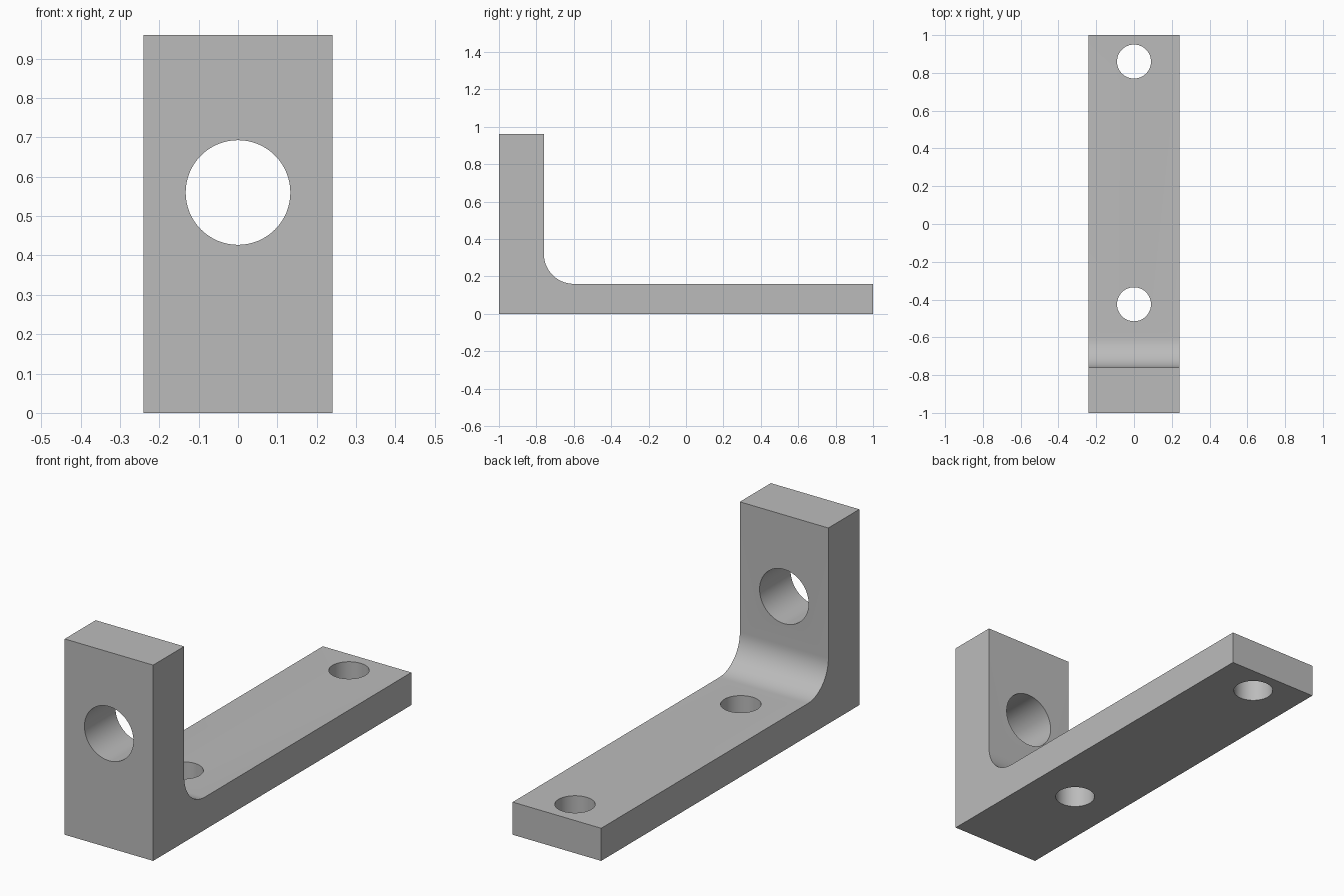
import bpy, bmesh
from math import pi, sin, cos

cube = bpy.data.objects.get("Cube")
if cube:
    bpy.data.objects.remove(cube, do_unlink=True)

WIDTH, HEIGHT = 0.48, 0.96
WALL, BASE, FILLET = 0.24, 0.16, 0.16

grey = bpy.data.materials.new("plain grey")
grey.use_nodes = True
colour = (0.5, 0.5, 0.5, 1)
grey.diffuse_color = colour
grey.node_tree.nodes["Principled BSDF"].inputs["Base Color"].default_value = colour

# L-shaped side profile (y, z) with a rounded inner corner
inner = WALL - 1
profile = [(-1, 0), (1, 0), (1, BASE)]
steps = 16
for i in range(steps + 1):
    a = -pi / 2 - i / steps * pi / 2
    profile.append((inner + FILLET + FILLET * cos(a), BASE + FILLET + FILLET * sin(a)))
profile += [(inner, HEIGHT), (-1, HEIGHT)]

# Extrude the profile across the width
bm = bmesh.new()
face = bm.faces.new([bm.verts.new((-WIDTH / 2, y, z)) for y, z in profile])
ext = bmesh.ops.extrude_face_region(bm, geom=[face])
verts = [v for v in ext["geom"] if isinstance(v, bmesh.types.BMVert)]
bmesh.ops.translate(bm, verts=verts, vec=(WIDTH, 0, 0))
bmesh.ops.recalc_face_normals(bm, faces=bm.faces)
mesh = bpy.data.meshes.new("angle_bracket")
bm.to_mesh(mesh)
bm.free()
bracket = bpy.data.objects.new("angle_bracket", mesh)
bpy.context.collection.objects.link(bracket)
mesh.materials.append(grey)


def drill(name, radius, location, tilt=0):
    """Cut a round through hole in the bracket."""
    bpy.ops.mesh.primitive_cylinder_add(vertices=64, radius=radius, depth=0.5,
                                        location=location, rotation=(tilt, 0, 0))
    cutter = bpy.context.object
    cutter.name = name
    cutter.hide_render = True
    cutter.data.materials.append(grey)
    bpy.ops.object.select_all(action="DESELECT")
    bracket.select_set(True)
    bpy.context.view_layer.objects.active = bracket
    mod = bracket.modifiers.new(name, "BOOLEAN")
    mod.operation, mod.solver, mod.object = "DIFFERENCE", "EXACT", cutter
    bpy.ops.object.modifier_apply(modifier=mod.name)
    bpy.data.objects.remove(cutter, do_unlink=True)


# Large hole in the upright, two screw holes in the base
drill("upright_hole", 0.133, (0, -1 + WALL / 2, 0.56), pi / 2)
for name, y in (("rear_screw_hole", 0.86), ("front_screw_hole", -0.425)):
    drill(name, 0.09, (0, y, BASE / 2))

bpy.ops.object.shade_smooth_by_angle(angle=pi / 6)
